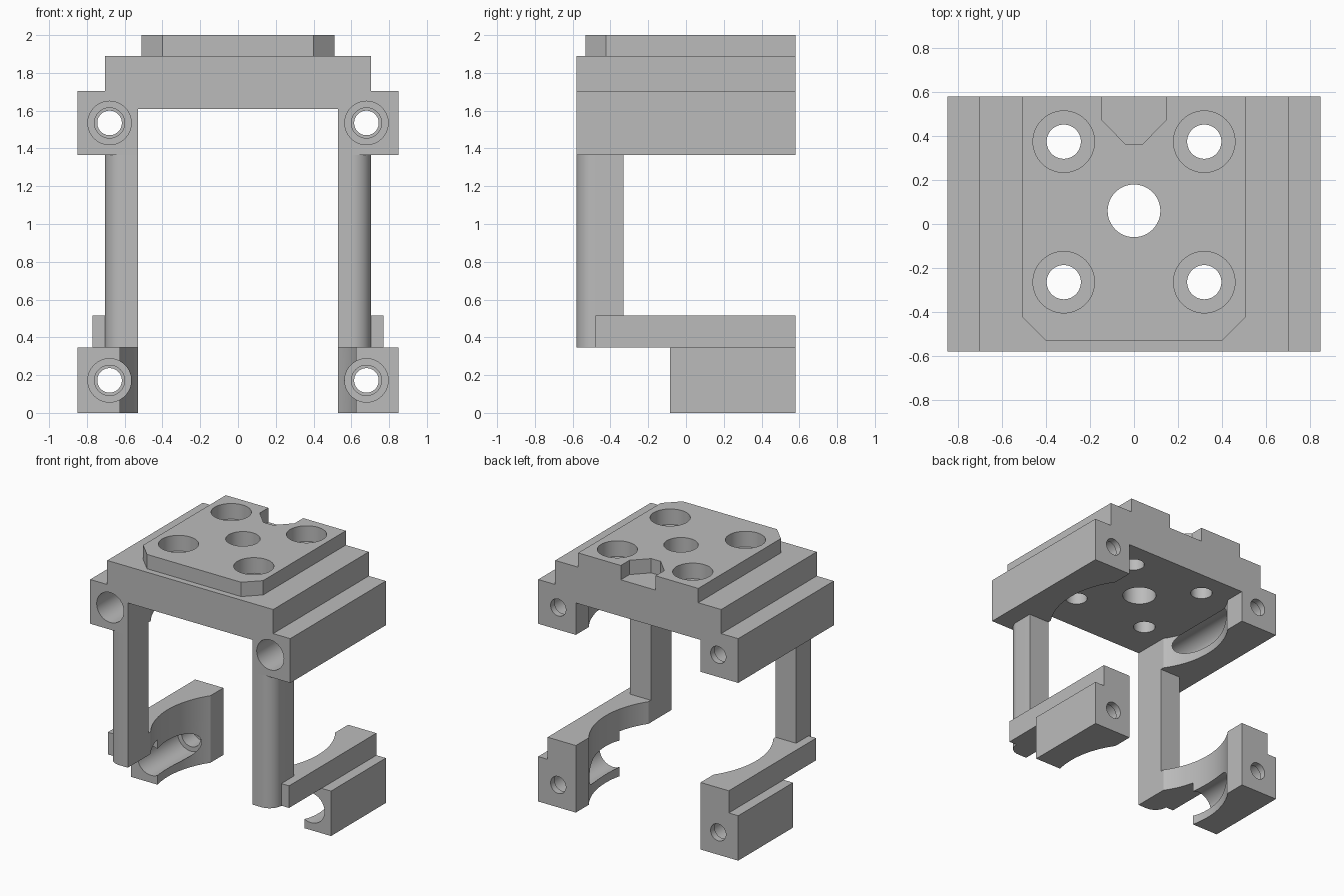
import bpy, bmesh, math
from mathutils import Vector

if "Cube" in bpy.data.objects:
    bpy.data.objects.remove(bpy.data.objects["Cube"], do_unlink=True)

grey = bpy.data.materials.new("plain grey")
grey.use_nodes = True
grey.diffuse_color = (0.5, 0.5, 0.5, 1)
grey.node_tree.nodes["Principled BSDF"].inputs["Base Color"].default_value = (0.5, 0.5, 0.5, 1)


def finish(name, bm):
    bmesh.ops.recalc_face_normals(bm, faces=bm.faces)
    mesh = bpy.data.meshes.new(name)
    bm.to_mesh(mesh)
    bm.free()
    mesh.materials.append(grey)
    obj = bpy.data.objects.new(name, mesh)
    bpy.context.scene.collection.objects.link(obj)
    return obj


def prism(name, outline, axis, start, end):
    """Extrude an (x, z) outline along y, or an (x, y) outline along z."""
    bm = bmesh.new()
    along = Vector((0, 1, 0)) if axis == "y" else Vector((0, 0, 1))
    verts = [bm.verts.new(Vector((a, 0, b) if axis == "y" else (a, b, 0)) + along * start)
             for a, b in outline]
    face = bm.faces.new(verts)
    new = bmesh.ops.extrude_face_region(bm, geom=[face])["geom"]
    moved = [g for g in new if isinstance(g, bmesh.types.BMVert)]
    bmesh.ops.translate(bm, verts=moved, vec=along * (end - start))
    return finish(name, bm)


def bore(name, axis, u, v, steps, sides=64):
    """Stepped round cutter; steps are (radius, position along the axis)."""
    bm = bmesh.new()
    rings = []
    for radius, pos in steps:
        ring = []
        for i in range(sides):
            t = math.tau * i / sides
            a, b = u + radius * math.cos(t), v + radius * math.sin(t)
            ring.append(bm.verts.new((a, pos, b) if axis == "y" else (a, b, pos)))
        rings.append(ring)
    for low, high in zip(rings, rings[1:]):
        for i in range(sides):
            j = (i + 1) % sides
            bm.faces.new((low[i], low[j], high[j], high[i]))
    bm.faces.new(rings[0])
    bm.faces.new(rings[-1])
    obj = finish(name, bm)
    obj.hide_render = True
    return obj


def activate(obj):
    bpy.ops.object.select_all(action="DESELECT")
    obj.select_set(True)
    bpy.context.view_layer.objects.active = obj


def cut(obj, cutters):
    activate(obj)
    for cutter in cutters:
        mod = obj.modifiers.new("cut", "BOOLEAN")
        mod.operation = "DIFFERENCE"
        mod.solver = "EXACT"
        mod.object = cutter
        bpy.ops.object.modifier_apply(modifier=mod.name)


def mirrored(half):
    return half + [(-x, y) for x, y in reversed(half)]


# Cutters: vertical screw holes, centre hole, round clearance, long side bores
plate_holes = [bore("plate_hole_cutter", "z", x, y,
                    [(0.078, 1.5), (0.078, 1.88), (0.14, 1.88), (0.14, 2.1)])
               for x in (-0.32, 0.32) for y in (-0.265, 0.375)]
plate_holes.append(bore("centre_hole_cutter", "z", 0, 0.06, [(0.12, 1.5), (0.12, 2.1)]))
clearance = {
    "upper": bore("upper_clearance_cutter", "z", 0, 0.06, [(0.642, 1.2), (0.642, 1.61)], 128),
    "lower": bore("lower_clearance_cutter", "z", 0, 0.06, [(0.642, -0.1), (0.642, 0.7)], 128),
}


def side_bore(side, z):
    return bore("side_bore_cutter", "y", side * 0.68, z,
                [(0.115, -0.7), (0.115, 0.4), (0.08, 0.4), (0.08, 0.53),
                 (0.065, 0.53), (0.065, 0.7)])


upper_bores = [side_bore(s, 1.535) for s in (-1, 1)]
lower_bores = {s: side_bore(s, 0.172) for s in (-1, 1)}

# Stepped upper body with two hanging arms
body = prism("upper_body",
             mirrored([(0.53, 1.61), (0.53, 1.365), (0.85, 1.365), (0.85, 1.705),
                       (0.705, 1.705), (0.705, 1.89)]), "y", -0.58, 0.58)
cut(body, [clearance["upper"]] + upper_bores + plate_holes)

# Top plate with chamfered front corners and a rear notch
plate = prism("top_plate",
              mirrored([(0.4, -0.533), (0.51, -0.423), (0.51, 0.58), (0.148, 0.58),
                        (0.148, 0.475), (0.04, 0.365)]), "z", 1.89, 2.0)
cut(plate, plate_holes)
parts = [body, plate]

for side, label in ((1, "left"), (-1, "right")):
    # Post with a rounded outer front edge
    arc = [(0.605 + 0.1 * math.sin(t), -0.48 - 0.1 * math.cos(t))
           for t in (math.pi / 2 * i / 12 for i in range(13))]
    outline = [(0.53, -0.58)] + arc + [(0.705, -0.33), (0.53, -0.33)]
    post = prism(label + "_post", [(side * x, y) for x, y in outline], "z", 0.345, 1.365)

    # Ledge running back from the foot of the post
    outline = [(0.705, -0.48), (0.77, -0.48), (0.77, 0.58), (0.53, 0.58),
               (0.53, -0.33), (0.705, -0.33)]
    ledge = prism(label + "_ledge", [(side * x, y) for x, y in outline], "z", 0.345, 0.515)
    cut(ledge, [clearance["lower"]])

    # Bored lower block under the ledge
    outline = [(0.53, 0), (0.85, 0), (0.85, 0.345), (0.53, 0.345)]
    block = prism(label + "_lower_block", [(side * x, z) for x, z in outline], "y", -0.085, 0.58)
    cut(block, [clearance["lower"], lower_bores[side]])
    parts += [post, ledge, block]

# Remove the cutters and smooth the round surfaces
for cutter in plate_holes + list(clearance.values()) + upper_bores + list(lower_bores.values()):
    bpy.data.objects.remove(cutter, do_unlink=True)
for part in parts:
    activate(part)
    bpy.ops.object.shade_smooth_by_angle(angle=math.radians(30))
